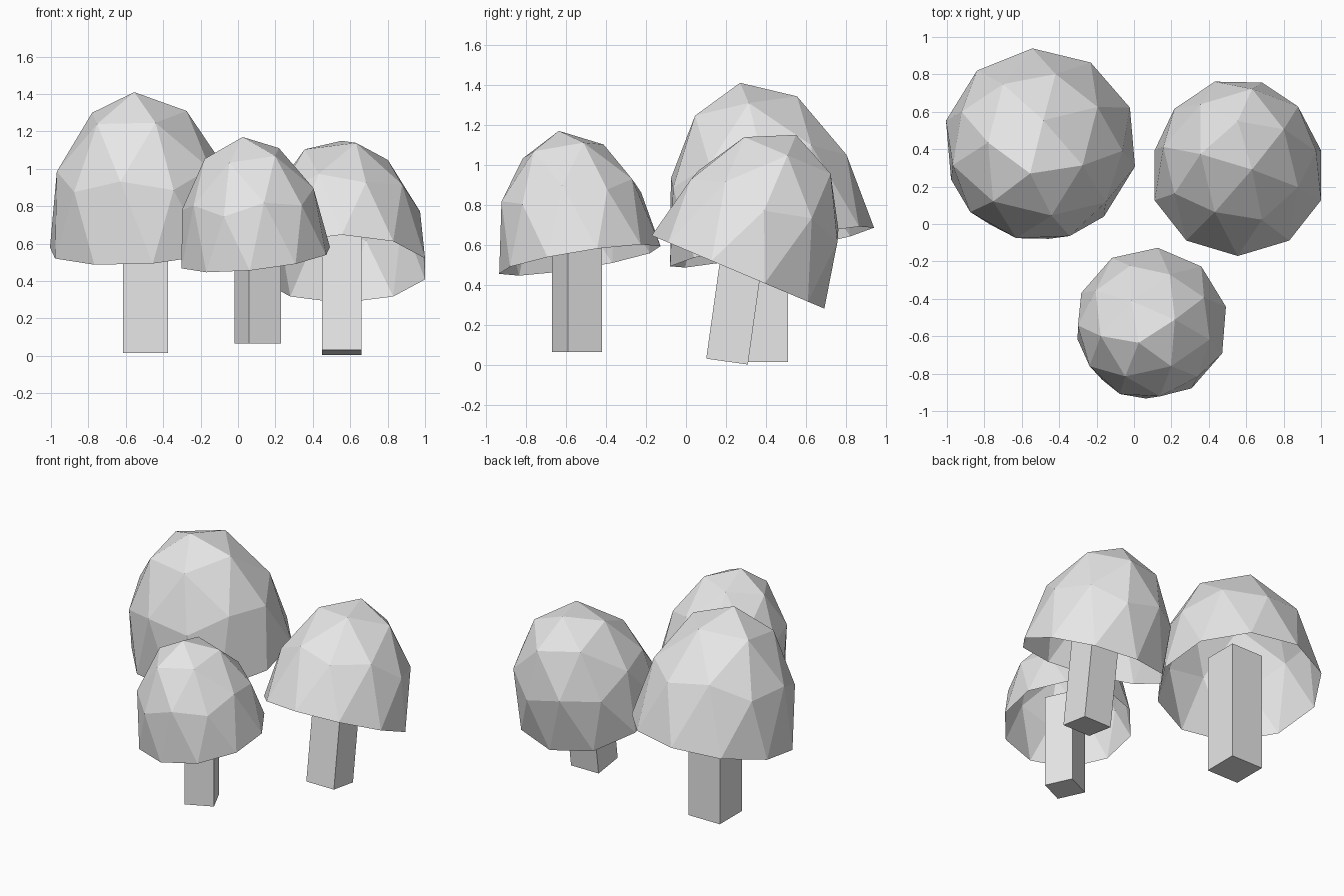
import bpy, bmesh
from math import radians, atan
from mathutils import Matrix, Vector

cube = bpy.data.objects.get("Cube")
if cube:
    bpy.data.objects.remove(cube, do_unlink=True)

grey = bpy.data.materials.new("plain_grey")
grey.use_nodes = True
colour = (0.8, 0.8, 0.8, 1)
grey.diffuse_color = colour
grey.node_tree.nodes["Principled BSDF"].inputs["Base Color"].default_value = colour


def add_object(name, bm):
    mesh = bpy.data.meshes.new(name)
    bm.to_mesh(mesh)
    bm.free()
    mesh.materials.append(grey)
    obj = bpy.data.objects.new(name, mesh)
    bpy.context.collection.objects.link(obj)


def cap(name, rim, tip, radius, spin):
    """Open half of a faceted ball, stretched from the rim centre to the tip."""
    bm = bmesh.new()
    bmesh.ops.create_icosphere(bm, subdivisions=2, radius=1)
    lower = [v for v in bm.verts if v.co.z < -0.01]
    bmesh.ops.delete(bm, geom=lower, context='VERTS')
    axis = Vector(tip) - Vector(rim)
    tilt = Vector((0, 0, 1)).rotation_difference(axis).to_matrix().to_4x4()
    bm.transform(Matrix.Translation(rim) @ tilt
                 @ Matrix.Rotation(radians(spin), 4, 'Z')
                 @ Matrix.Diagonal((radius, radius, axis.length, 1)))
    add_object(name, bm)


def stem(name, foot, side, spin=0, lean=0):
    """Square post standing on the centre of its foot."""
    bm = bmesh.new()
    bmesh.ops.create_cube(bm, size=1)
    bm.transform(Matrix.Translation(foot)
                 @ Matrix.Rotation(radians(lean), 4, 'X')
                 @ Matrix.Rotation(radians(spin), 4, 'Z')
                 @ Matrix.Diagonal((side, side, side * 3.37, 1))
                 @ Matrix.Translation((0, 0, 0.5)))
    add_object(name, bm)


# Large mushroom, back right
cap("large_cap", (-0.5, 0.43, 0.59), (-0.555, 0.27, 1.41), 0.52, 4.5)
stem("large_stem", (-0.495, 0.39, 0.015), 0.24)

# Medium leaning mushroom, back left
cap("medium_cap", (0.555, 0.26, 0.465), (0.555, 0.55, 1.15), 0.468, 0)
stem("medium_stem", (0.555, 0.205, 0.018), 0.21, lean=-8)

# Small mushroom, front
cap("small_cap", (0.095, -0.53, 0.525), (0.025, -0.635, 1.17), 0.41, 31)
stem("small_stem", (0.105, -0.545, 0.065), 0.188, spin=25)
